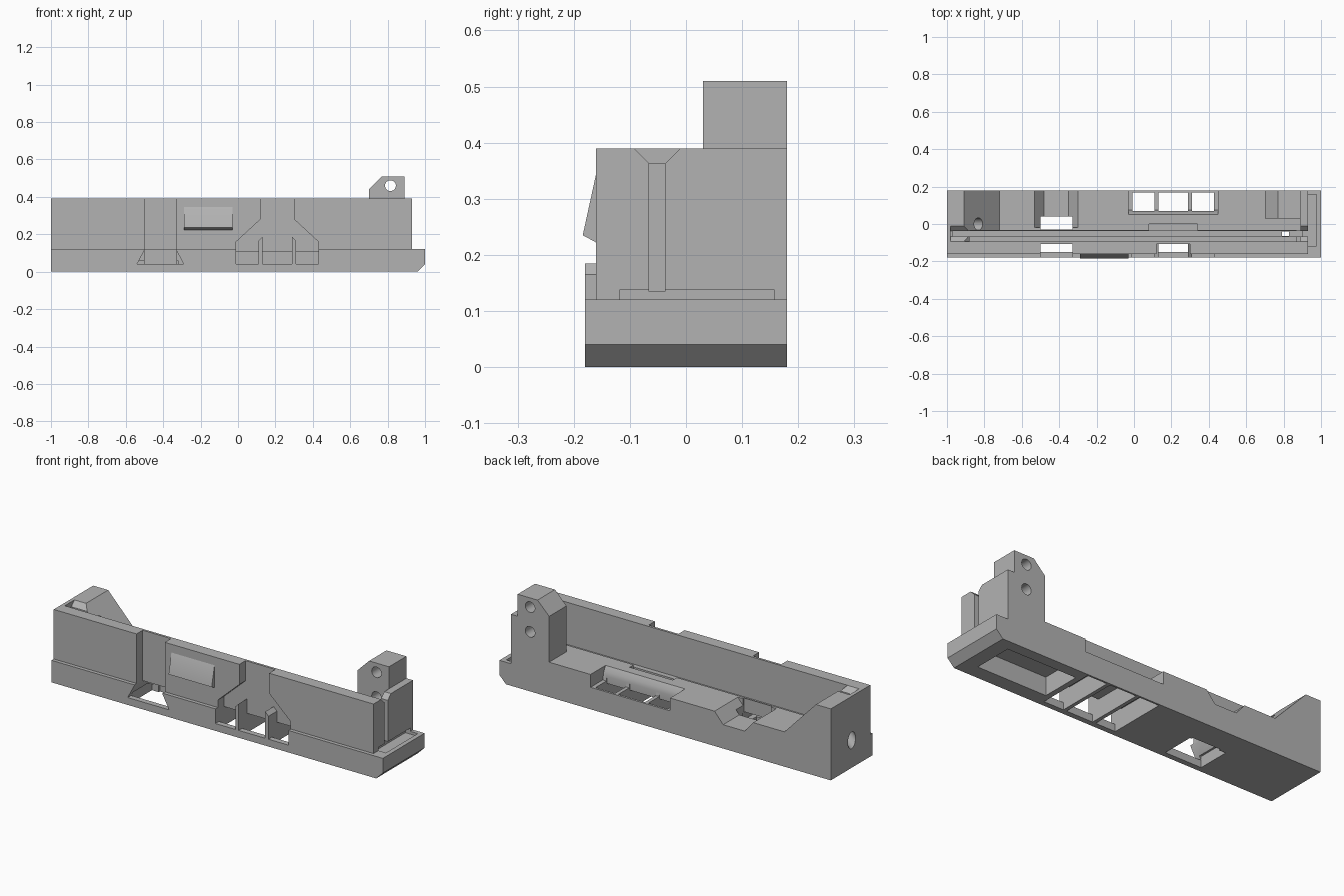
import bpy, bmesh
from mathutils import Vector

cube = bpy.data.objects.get("Cube")
if cube:
    bpy.data.objects.remove(cube, do_unlink=True)

grey = bpy.data.materials.new("matte grey")
grey.use_nodes = True
colour = (0.45, 0.45, 0.45, 1)
grey.diffuse_color = colour
grey.node_tree.nodes["Principled BSDF"].inputs["Base Color"].default_value = colour


def finish(name, bm):
    bmesh.ops.recalc_face_normals(bm, faces=bm.faces[:])
    mesh = bpy.data.meshes.new(name)
    bm.to_mesh(mesh)
    bm.free()
    mesh.materials.append(grey)
    obj = bpy.data.objects.new(name, mesh)
    bpy.context.collection.objects.link(obj)
    return obj


def prism(name, points, axis, lo, hi):
    """Extrude a profile: (x, z) along y, or (y, z) along x."""
    bm = bmesh.new()

    def place(p, d):
        return (p[0], d, p[1]) if axis == "y" else (d, p[0], p[1])
    rings = [[bm.verts.new(place(p, d)) for p in points] for d in (lo, hi)]
    a, b = rings
    bm.faces.new(a)
    bm.faces.new(b)
    for i in range(len(points)):
        j = (i + 1) % len(points)
        bm.faces.new((a[i], a[j], b[j], b[i]))
    return finish(name, bm)


def box(name, x, y, z):
    pts = [(x[0], z[0]), (x[1], z[0]), (x[1], z[1]), (x[0], z[1])]
    return prism(name, pts, "y", *y)


def rod(name, start, end, radius):
    start, end = Vector(start), Vector(end)
    bm = bmesh.new()
    bmesh.ops.create_cone(bm, cap_ends=True, segments=32, radius1=radius,
                          radius2=radius, depth=(end - start).length)
    turn = (end - start).to_track_quat("Z", "Y").to_matrix().to_4x4()
    bm.transform(turn)
    bmesh.ops.translate(bm, verts=bm.verts[:], vec=(start + end) / 2)
    return finish(name, bm)


def combine(target, tools, operation):
    for tool in tools:
        mod = target.modifiers.new("join", "BOOLEAN")
        mod.operation, mod.solver, mod.object = operation, "EXACT", tool
        bpy.context.view_layer.update()
        graph = bpy.context.evaluated_depsgraph_get()
        mesh = bpy.data.meshes.new_from_object(target.evaluated_get(graph))
        target.modifiers.clear()
        target.data = mesh
        bpy.data.objects.remove(tool, do_unlink=True)


# Base tray with a chamfered end
body = prism("holder_body", [(-1, 0), (0.96, 0), (1, 0.04), (1, 0.12), (-1, 0.12)],
             "y", -0.18, 0.18)

# Deck with sloped end block, end plate and front wall
deck = prism("deck", [(-1, 0.11), (0.93, 0.11), (0.93, 0.39), (0.89, 0.39), (0.89, 0.19),
                      (-0.72, 0.19), (-0.91, 0.39), (-1, 0.39)], "y", -0.13, 0.18)
wall = box("front_wall", (-1, 0.93), (-0.16, -0.094), (0.11, 0.39))
post = prism("post", [(0.7, 0.15), (0.9, 0.15), (0.9, 0.38), (0.89, 0.39), (0.89, 0.51),
                      (0.77, 0.51), (0.7, 0.44)], "y", 0.03, 0.18)
combine(body, [deck, wall, post], "UNION")

# Board channel, slot and its flared lead-in
channel = box("channel", (-0.88, 0.87), (-0.094, -0.035), (0.16, 0.5))
slot = box("slot", (-0.97, 1.1), (-0.066, -0.037), (0.135, 0.5))
flare = prism("flare", [(-0.066, 0.363), (-0.037, 0.363), (0.003, 0.403), (-0.106, 0.403)],
              "x", -0.98, 1.1)

# Front recesses and openings
recess = box("recess", (-0.5, -0.33), (-0.25, -0.107), (0.1, 0.5))
dovetail = prism("dovetail", [(-0.54, 0.04), (-0.29, 0.04), (-0.33, 0.115), (-0.5, 0.115)],
                 "y", -0.25, -0.02)
arch = prism("arch", [(-0.01, 0.04), (0.43, 0.04), (0.43, 0.16), (0.30, 0.28), (0.30, 0.5),
                      (0.12, 0.5), (0.12, 0.28), (-0.01, 0.16)], "y", -0.25, -0.107)

# Openings from below
drop = box("drop", (-0.54, -0.32), (-0.15, 0.03), (-0.1, 0.06))
drop_top = box("drop_top", (-0.5, -0.33), (-0.03, 0.04), (-0.1, 0.5))
cavity = box("cavity", (-0.01, 0.43), (-0.15, 0.17), (-0.1, 0.105))
side_cavity = box("side_cavity", (0.46, 0.88), (-0.1, 0.12), (-0.1, 0.1))
peep = box("peep", (0.79, 0.83), (-0.064, -0.04), (-0.1, 0.3))

# Notches in the rear deck
notch = prism("notch", [(-0.48, 0.13), (-0.35, 0.13), (-0.29, 0.2), (-0.29, 0.3),
                        (-0.54, 0.3), (-0.54, 0.2)], "y", -0.02, 0.25)
pocket = prism("pocket", [(0.075, 0.12), (0.25, 0.12), (0.25, 0.3), (0.045, 0.3),
                          (0.05, 0.19), (0.065, 0.165)], "x", -0.03, 0.45)
step = box("step", (0.08, 0.34), (-0.05, 0.0), (0.165, 0.3))

# Undercut below the end plate, post holes and slanted cable hole
undercut = box("undercut", (0.9, 0.975), (-0.118, 0.157), (0.105, 0.138))
holes = [rod("hole", (0.815, -0.02, z), (0.815, 0.25, z), 0.029) for z in (0.325, 0.46)]
cable = rod("cable", (-1.085, 0, 0.07), (-0.745, 0, 0.39), 0.033)

combine(body, [channel, slot, flare, recess, dovetail, arch, drop, drop_top, cavity,
               side_cavity, peep, notch, pocket, step, undercut, cable] + holes, "DIFFERENCE")

# Rear windows in the pocket floor
windows = [box("window", span, (0.07, 0.168), (0.08, 0.15))
           for span in ((-0.008, 0.11), (0.13, 0.29), (0.31, 0.428))]
combine(body, windows, "DIFFERENCE")

# Ribs between the front openings, mirrored about the arch centre
for side, name in ((-1, "right_rib"), (1, "left_rib")):
    inner, outer = 0.21 + side * 0.08, 0.21 + side * 0.1
    prism(name, [(inner, 0), (outer, 0), (outer, 0.165), (inner, 0.185)], "y", -0.18, 0.172)
    rib = bpy.data.objects[name]
    # Keep the rear of each rib below the deck
    trim = box("trim", (0, 0.5), (-0.107, 0.3), (0.11, 0.3))
    combine(rib, [trim], "DIFFERENCE")

# Slanted press tab on the front wall
prism("press_tab", [(-0.15, 0.36), (-0.16, 0.345), (-0.184, 0.235), (-0.16, 0.222),
                    (-0.15, 0.222)], "x", -0.29, -0.03)

# Keep flat faces crisp and round the holes
for obj in bpy.context.view_layer.objects:
    obj.select_set(obj.type == "MESH" and grey.name in obj.data.materials)
bpy.context.view_layer.objects.active = body
bpy.ops.object.shade_smooth_by_angle(angle=0.5)
